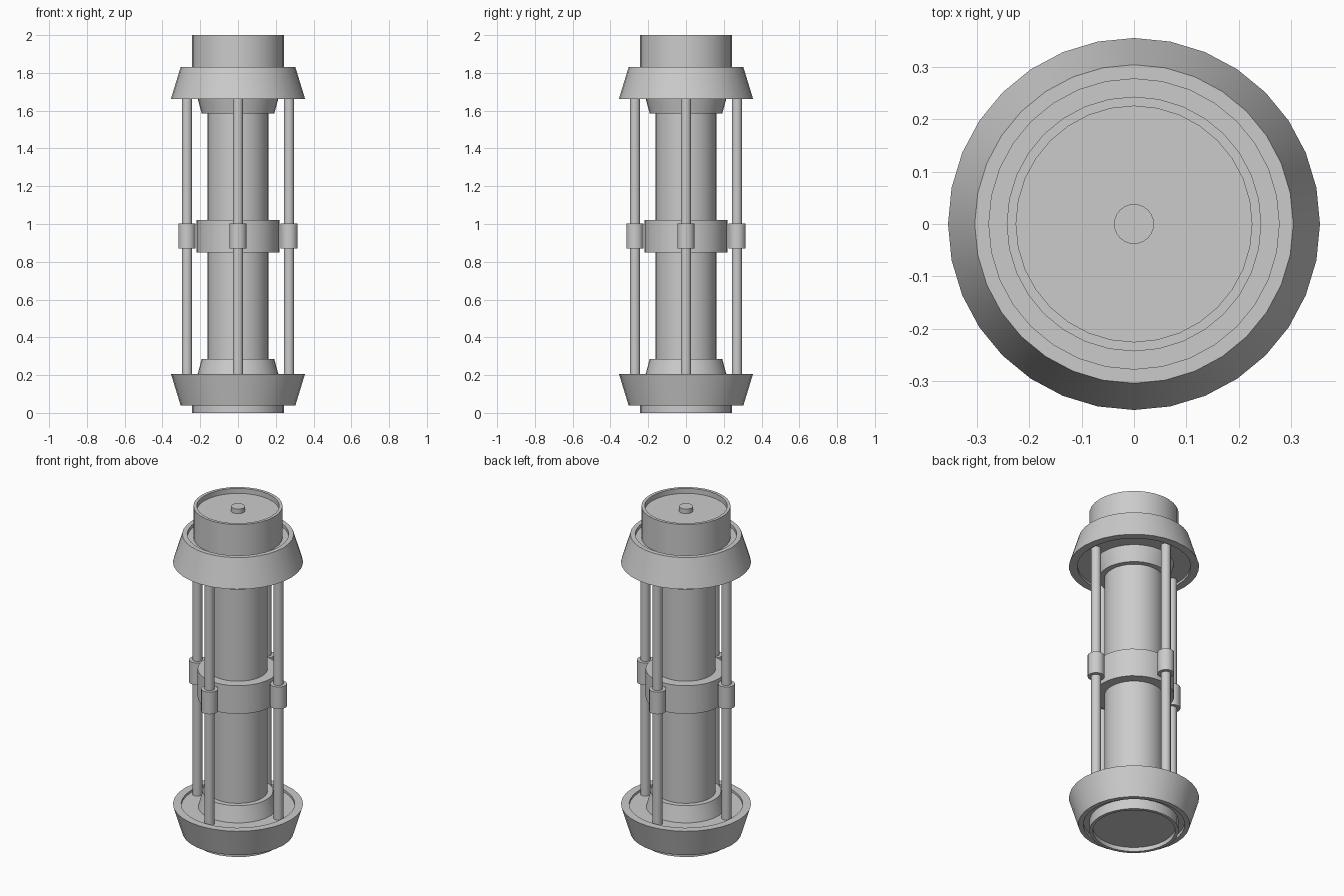
import bpy, bmesh, math

if "Cube" in bpy.data.objects:
    bpy.data.objects.remove(bpy.data.objects["Cube"])

MID = 0.935  # height of the plane the two ends mirror about


def lathe(name, profile, sides=32, x=0, y=0, flip=False):
    """Revolve (radius, z) points around a vertical axis; radius 0 makes a pole."""
    bm = bmesh.new()
    rings = []
    for r, z in profile:
        z = 2 * MID - z if flip else z
        n = 1 if r == 0 else sides
        rings.append([bm.verts.new((x + r * math.cos(2 * math.pi * i / sides),
                                    y + r * math.sin(2 * math.pi * i / sides), z))
                      for i in range(n)])
    # an open profile starts and ends on the axis, any other one is a closed ring
    pairs = list(zip(rings, rings[1:]))
    if profile[0][0] > 0:
        pairs.append((rings[-1], rings[0]))
    for a, b in pairs:
        for i in range(sides):
            j = (i + 1) % sides
            quad = [a[i % len(a)], a[j % len(a)], b[j % len(b)], b[i % len(b)]]
            bm.faces.new(list(dict.fromkeys(quad)))
    bmesh.ops.recalc_face_normals(bm, faces=bm.faces)
    mesh = bpy.data.meshes.new(name)
    bm.to_mesh(mesh)
    bm.free()
    ob = bpy.data.objects.new(name, mesh)
    bpy.context.collection.objects.link(ob)
    bpy.ops.object.select_all(action='DESELECT')
    ob.select_set(True)
    bpy.context.view_layer.objects.active = ob
    bpy.ops.object.shade_smooth_by_angle(angle=math.radians(35))
    return ob


def cylinder(name, r, z0, z1, **kw):
    return lathe(name, [(0, z0), (r, z0), (r, z1), (0, z1)], **kw)


# central tube and its middle band
cylinder("core_tube", 0.162, 0.26, 1.61)
cylinder("middle_band", 0.22, 0.85, 1.02)

# tapered caps and collars at both ends
for end, flip in (("upper", False), ("lower", True)):
    lathe(end + "_cap", [(0, 1.677), (0.31, 1.677), (0.31, 1.663), (0.355, 1.663),
                         (0.304, 1.83), (0.277, 1.83), (0.277, 1.81), (0, 1.81)], flip=flip)
    lathe(end + "_collar", [(0, 1.585), (0.192, 1.585), (0.218, 1.68), (0, 1.68)], flip=flip)

# recessed end drums: a tall one on top, a short foot below
lathe("top_drum", [(0, 1.80), (0.243, 1.80), (0.243, 2.0), (0.225, 2.0),
                   (0.225, 1.97), (0, 1.97)])
lathe("bottom_foot", [(0, 0.07), (0.243, 0.07), (0.243, 0), (0.225, 0),
                      (0.225, 0.025), (0, 0.025)])
cylinder("top_pin", 0.038, 1.96, 1.998, sides=24)

# four guard rods with a clip at mid height
for k in range(4):
    a = k * math.pi / 2
    px, py = 0.27 * math.cos(a), 0.27 * math.sin(a)
    cylinder(f"guard_rod_{k + 1}", 0.027, 0.18, 1.69, sides=20, x=px, y=py)
    cylinder(f"rod_clip_{k + 1}", 0.046, 0.87, 1.003, sides=20, x=px, y=py)
